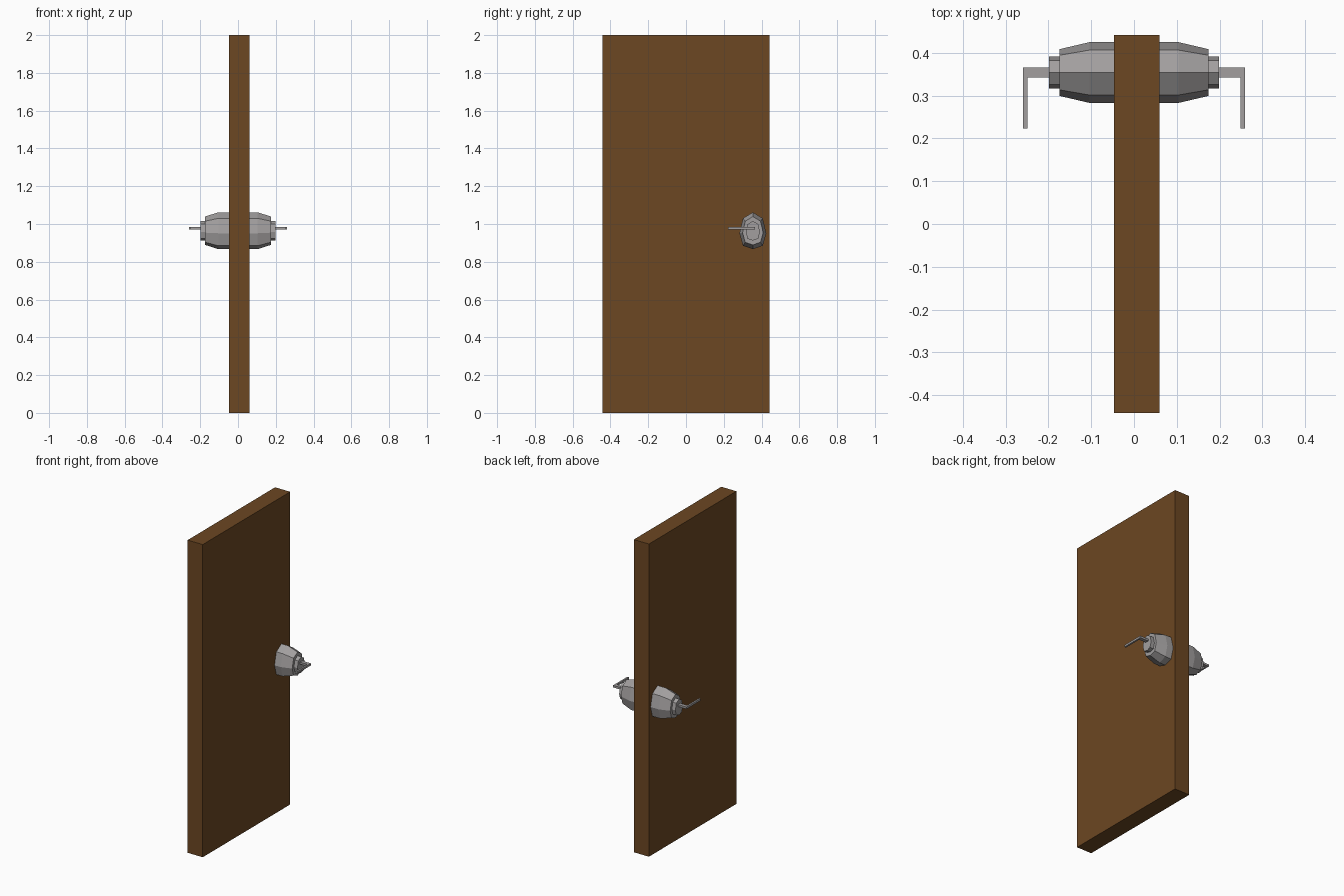
import bpy, bmesh

if "Cube" in bpy.data.objects:
    bpy.data.objects.remove(bpy.data.objects["Cube"])


def material(name, color):
    m = bpy.data.materials.new(name)
    m.diffuse_color = (*color, 1)
    m.use_nodes = True
    m.node_tree.nodes["Principled BSDF"].inputs["Base Color"].default_value = m.diffuse_color
    return m


wood = material("brown wood", (0.150, 0.063, 0.016))
metal = material("grey metal", (0.36, 0.345, 0.345))


def finish(bm, name, mat):
    bmesh.ops.recalc_face_normals(bm, faces=bm.faces)
    me = bpy.data.meshes.new(name)
    bm.to_mesh(me)
    bm.free()
    me.materials.append(mat)
    ob = bpy.data.objects.new(name, me)
    bpy.context.collection.objects.link(ob)
    return ob


def add_box(bm, lo, hi):
    verts = bmesh.ops.create_cube(bm, size=1)["verts"]
    for v in verts:
        v.co = [(a + b) / 2 + c * (b - a) for a, b, c in zip(lo, hi, v.co)]


# Door slab
bm = bmesh.new()
add_box(bm, (-0.047, -0.442, 0), (0.06, 0.442, 2))
finish(bm, "door_panel", wood)

# Egg-shaped eight-sided knob section, offsets from the knob axis (y, z)
CY, CZ = 0.354, 0.964
section = [(0, 0.098), (0.0525, 0.066), (0.071, -0.013), (0.0525, -0.079),
           (0, -0.097), (-0.0525, -0.079), (-0.071, -0.013), (-0.0525, 0.066)]
# Steps along the axis: (x, section scale)
steps = [(0.02, 1), (0.104, 1), (0.174, 0.77), (0.174, 0.53), (0.199, 0.53)]

for side, label in ((1, "right"), (-1, "left")):
    # Tapered knob base with stepped collar
    bm = bmesh.new()
    rings = [[bm.verts.new((side * x, CY + y * s, CZ + z * s)) for y, z in section]
             for x, s in steps]
    for a, b in zip(rings, rings[1:]):
        for i in range(8):
            j = (i + 1) % 8
            bm.faces.new((a[i], a[j], b[j], b[i]))
    bm.faces.new(rings[0])
    bm.faces.new(rings[-1])
    finish(bm, label + "_handle_base", metal)

    # Bent lever: stem out from the collar, grip towards the hinge side
    bm = bmesh.new()
    path = [(0.19, 0.343), (0.249, 0.343), (0.249, 0.223),
            (0.26, 0.223), (0.26, 0.366), (0.19, 0.366)]
    face = bm.faces.new([bm.verts.new((side * x, y, 0.972)) for x, y in path])
    ext = bmesh.ops.extrude_face_region(bm, geom=[face], use_keep_orig=True)
    for v in ext["geom"]:
        if isinstance(v, bmesh.types.BMVert):
            v.co.z += 0.013
    finish(bm, label + "_handle_lever", metal)
